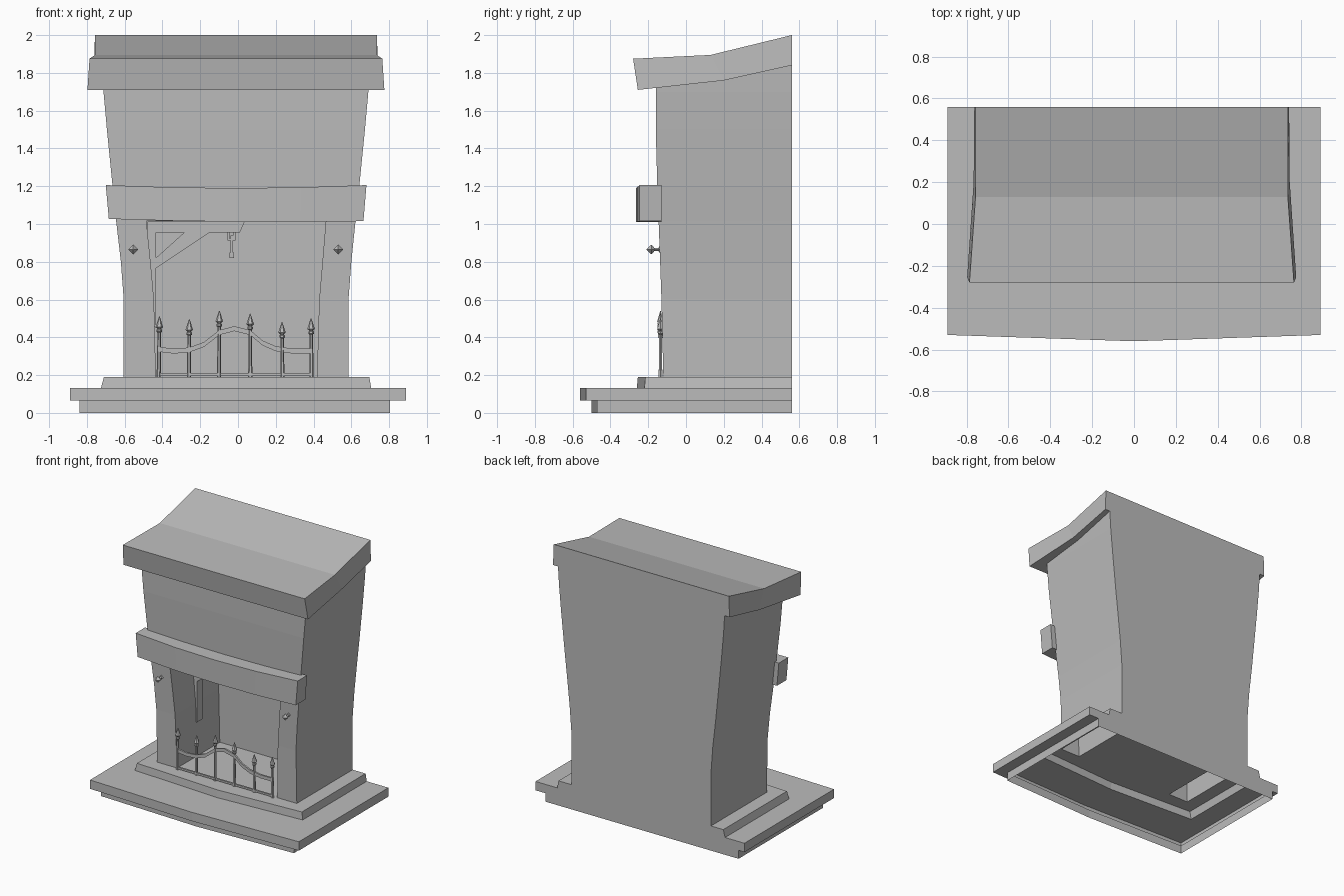
import bpy, bmesh, math
from mathutils import Matrix

if "Cube" in bpy.data.objects:
    bpy.data.objects.remove(bpy.data.objects["Cube"])

stone = bpy.data.materials.new("plain_grey")
stone.use_nodes = True
GREY = (0.5, 0.5, 0.5, 1)
stone.diffuse_color = GREY
stone.node_tree.nodes["Principled BSDF"].inputs["Base Color"].default_value = GREY

BACK = 0.56


def finish(name, bm):
    mesh = bpy.data.meshes.new(name)
    bm.to_mesh(mesh)
    bm.free()
    mesh.materials.append(stone)
    ob = bpy.data.objects.new(name, mesh)
    bpy.context.collection.objects.link(ob)
    return ob


def loft(name, rings, bottom=True, top=True):
    """Skin a list of closed rings; counter-clockwise rings face outward."""
    bm = bmesh.new()
    rows = [[bm.verts.new(p) for p in ring] for ring in rings]
    n = len(rows[0])
    for a, b in zip(rows, rows[1:]):
        for i in range(n):
            j = (i + 1) % n
            bm.faces.new((a[i], a[j], b[j], b[i]))
    if bottom:
        bm.faces.new(rows[0][::-1])
    if top:
        bm.faces.new(rows[-1])
    if bottom and top:
        bmesh.ops.recalc_face_normals(bm, faces=bm.faces)
    bmesh.ops.dissolve_degenerate(bm, dist=0.0005, edges=bm.edges)
    return finish(name, bm)


def prism(name, outline, y0, y1):
    """Extrude an (x, z) outline along y."""
    return loft(name, [[(x, y, z) for x, z in outline] for y in (y0, y1)])


def box(name, x0, x1, y0, y1, z0, z1):
    return prism(name, [(x0, z0), (x1, z0), (x1, z1), (x0, z1)], y0, y1)


def turned(name, profile, place, sides=4):
    """Turn a (radius, height) profile about z, then place it."""
    rings = []
    for r, h in profile:
        rings.append([(r * math.cos(math.tau * i / sides),
                       r * math.sin(math.tau * i / sides), h) for i in range(sides)])
    ob = loft(name, rings)
    ob.data.transform(place)
    return ob


# Stepped hearth: hollow below, bowed at the front, flush at the back
def step(x0, x1, corner, middle, z):
    return [(x0, BACK, z), (x0, corner, z), (0, middle, z), (x1, corner, z), (x1, BACK, z)]


loft("hearth", [
    step(-0.84, 0.805, -0.47, -0.50, 0),
    step(-0.84, 0.805, -0.47, -0.50, 0.065),
    step(-0.89, 0.89, -0.53, -0.56, 0.065),
    step(-0.89, 0.89, -0.53, -0.56, 0.133),
    step(-0.725, 0.705, -0.22, -0.26, 0.133),
    step(-0.71, 0.695, -0.215, -0.255, 0.19),
    step(-0.605, 0.585, -0.12, -0.12, 0.19),
], bottom=False, top=False)


# Hollow pillars wrapped around the firebox
def pillar_ring(z, x0, x1, i0, i1, front, deep=0.4):
    return [(x, y, z) for x, y in (
        (x0, BACK), (x0, front), (i0, front), (i0, deep),
        (i1, deep), (i1, front), (x1, front), (x1, BACK))]


loft("firebox_and_pillars", [
    pillar_ring(0.19, -0.605, 0.585, -0.435, 0.418, -0.12),
    pillar_ring(0.60, -0.605, 0.585, -0.445, 0.43, -0.13),
    pillar_ring(0.80, -0.62, 0.60, -0.463, 0.447, -0.137),
    pillar_ring(1.015, -0.645, 0.622, -0.485, 0.465, -0.145),
], bottom=False, top=False)

floor = bmesh.new()
floor.faces.new([floor.verts.new(p) for p in (
    (-0.435, -0.12, 0.19), (0.418, -0.12, 0.19), (0.418, 0.4, 0.19), (-0.435, 0.4, 0.19))])
finish("firebox_floor", floor)


# Flared chimney breast
def breast_ring(z, x0, x1, front):
    return [(x0, BACK, z), (x0, front, z), (x1, front, z), (x1, BACK, z)]


loft("chimney_breast", [
    breast_ring(1.015, -0.645, 0.622, -0.145),
    breast_ring(1.20, -0.664, 0.642, -0.152),
    breast_ring(1.50, -0.694, 0.672, -0.16),
    breast_ring(1.70, -0.712, 0.69, -0.16),
    breast_ring(1.86, -0.722, 0.70, -0.16),
])


# Sloping hood on top
def hood_ring(yt, zt, xt, yb, zb, xb, shift=-0.011):
    return [(shift - xb, yb, zb), (shift + xb, yb, zb),
            (shift + xt, yt, zt), (shift - xt, yt, zt)]


loft("hood", [
    hood_ring(-0.28, 1.875, 0.775, -0.255, 1.71, 0.786),
    hood_ring(0.13, 1.895, 0.746, 0.20, 1.76, 0.755),
    hood_ring(BACK, 2.0, 0.746, BACK, 1.84, 0.752),
])

# Sagging, bowed mantel shelf
mantel = []
for t in (-1, -0.5, 0, 0.5, 1):
    bow = t * t
    front = -0.265 + 0.02 * bow
    low, high = 1.012 + 0.009 * bow - 0.006 * t, 1.19 + 0.016 * bow
    xt, xb = 0.69 * t - 0.01, 0.674 * t - 0.01
    mantel.append([(xb, -0.13, low), (xb, front, low), (xt, front, high), (xt, -0.13, high)])
loft("mantel", mantel)

# Pointed knobs on the pillars
for side, x in (("right", -0.555), ("left", 0.53)):
    turned(side + "_knob",
           [(0.016, 0), (0.016, 0.008), (0.009, 0.012), (0.009, 0.035),
            (0.026, 0.05), (0.002, 0.075)],
           Matrix.Translation((x, -0.133, 0.865)) @ Matrix.Rotation(math.pi / 2, 4, "X"))

# Pot bracket on the firebox wall
Y0, Y1 = 0.12, 0.19
prism("bracket_post", [(-0.48, 0.48), (-0.435, 0.45), (-0.435, 1.012), (-0.48, 1.012)], Y0, Y1)
prism("bracket_arm", [(-0.435, 0.955), (0.01, 0.955), (0.035, 1.012), (-0.435, 1.012)], Y0, Y1)
prism("bracket_brace", [(-0.435, 0.765), (-0.15, 0.955), (-0.285, 0.955), (-0.435, 0.82)], Y0, Y1)

# Hanging hook: a small frame, a stem and a weighted tip
for x in (-0.05, -0.02):
    box("hook_frame_side", x - 0.006, x + 0.006, 0.14, 0.17, 0.915, 0.957)
box("hook_frame_base", -0.056, -0.014, 0.14, 0.17, 0.912, 0.924)
box("hook_stem", -0.041, -0.026, 0.147, 0.163, 0.85, 0.94)
box("hook_tip", -0.046, -0.022, 0.142, 0.168, 0.82, 0.85)

# Fire guard: spear-topped bars
FENCE_Y = -0.135
bars = [(-0.42, 0.51), (-0.26, 0.495), (-0.10, 0.54), (0.065, 0.525), (0.235, 0.48), (0.39, 0.50)]
for x, tip in bars:
    # Outer bars lean slightly away from the middle
    lean = Matrix.Shear("XY", 4, (x * -0.03, 0))
    h = tip - 0.19
    turned("guard_bar",
           [(0.011, 0), (0.009, h - 0.085), (0.015, h - 0.08), (0.015, h - 0.07),
            (0.009, h - 0.066), (0.02, h - 0.055), (0.002, h)],
           Matrix.Translation((x, FENCE_Y, 0.19)) @ lean, sides=6)

# Fire guard: waved top rail and straight bottom rail
wave = [(-0.425, 0.337), (-0.34, 0.327), (-0.26, 0.333), (-0.18, 0.362), (-0.10, 0.425),
        (-0.02, 0.446), (0.065, 0.425), (0.13, 0.37), (0.20, 0.34), (0.29, 0.327), (0.395, 0.327)]


def rail(name, path, half):
    upper = [(x, z + half) for x, z in path]
    lower = [(x, z - half) for x, z in path]
    prism(name, lower + upper[::-1], FENCE_Y - 0.007, FENCE_Y + 0.007)


rail("guard_top_rail", wave, 0.013)
rail("guard_bottom_rail", [(-0.42, 0.203), (0.395, 0.203)], 0.007)
